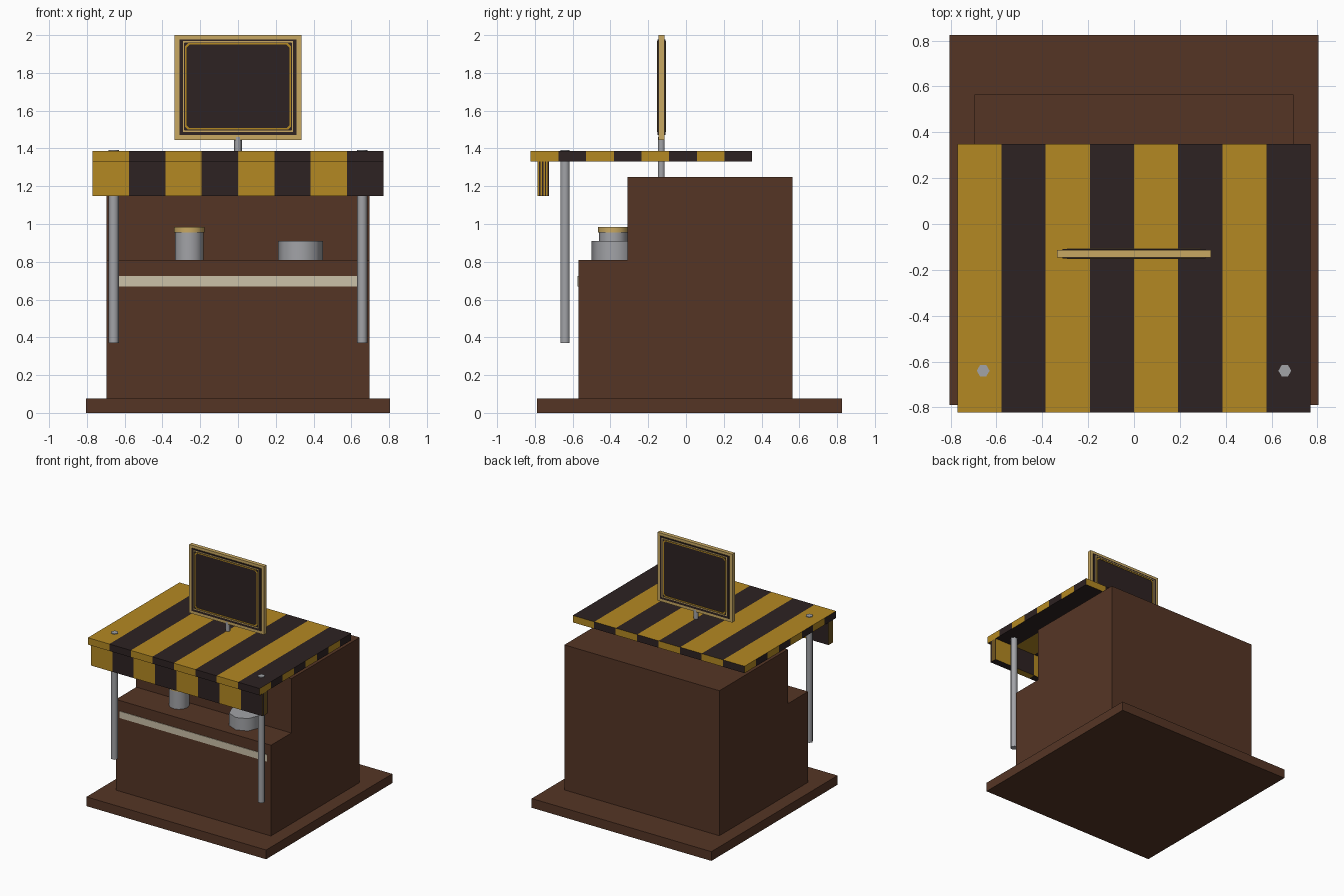
import bpy, bmesh, math
from mathutils import Vector

old = bpy.data.objects.get("Cube")
if old:
    bpy.data.objects.remove(old, do_unlink=True)


def material(name, r, g, b):
    """Flat colour given as sRGB bytes, stored as linear values."""
    col = [((c / 255 + 0.055) / 1.055) ** 2.4 for c in (r, g, b)] + [1]
    m = bpy.data.materials.new(name)
    m.use_nodes = True
    m.diffuse_color = col
    m.node_tree.nodes["Principled BSDF"].inputs["Base Color"].default_value = col
    return m


WOOD = material("brown wood", 85, 53, 37)
YELLOW = material("awning yellow", 180, 137, 34)
DARK = material("near black", 45, 34, 34)
METAL = material("grey metal", 162, 163, 167)
GOLD = material("pale gold", 200, 168, 98)
CREAM = material("cream", 203, 193, 168)


def finish(name, bm, *mats):
    bmesh.ops.recalc_face_normals(bm, faces=bm.faces)
    me = bpy.data.meshes.new(name)
    bm.to_mesh(me)
    bm.free()
    for m in mats:
        me.materials.append(m)
    ob = bpy.data.objects.new(name, me)
    bpy.context.collection.objects.link(ob)
    return ob


def box_mesh(lo, hi):
    bm = bmesh.new()
    bmesh.ops.create_cube(bm, size=1)
    for v in bm.verts:
        v.co = [a + (b - a) * (c + 0.5) for a, b, c in zip(lo, hi, v.co)]
    return bm


def box(name, lo, hi, mat):
    return finish(name, box_mesh(lo, hi), mat)


def striped_box(name, lo, hi, count=8):
    """Box whose faces each run yellow to dark from left to right."""
    bm = box_mesh(lo, hi)
    for axis in (0, 1):
        normal = Vector((axis == 0, axis == 1, 0))
        for i in range(1, count):
            at = normal * (lo[axis] + (hi[axis] - lo[axis]) * i / count)
            bmesh.ops.bisect_plane(bm, geom=bm.verts[:] + bm.edges[:] + bm.faces[:],
                                   plane_co=at, plane_no=normal)
    bm.normal_update()
    for f in bm.faces:
        axis = 1 if abs(f.normal.x) > 0.5 else 0
        c = f.calc_center_median()[axis]
        i = int((c - lo[axis]) / (hi[axis] - lo[axis]) * count)
        if f.normal.y > 0.5 or f.normal.x < -0.5:
            i += 1
        f.material_index = i % 2
    return finish(name, bm, YELLOW, DARK)


def cylinder(name, x, y, z0, z1, radius, sides, mat, smooth=True):
    bm = bmesh.new()
    rings = [[bm.verts.new((x + radius * math.cos(math.tau * i / sides),
                            y + radius * math.sin(math.tau * i / sides), z))
              for i in range(sides)] for z in (z0, z1)]
    for i in range(sides):
        j = (i + 1) % sides
        bm.faces.new((rings[0][i], rings[0][j], rings[1][j], rings[1][i]))
    for ring in rings:
        bm.faces.new(ring)
    ob = finish(name, bm, mat)
    if smooth:
        bpy.ops.object.select_all(action='DESELECT')
        ob.select_set(True)
        bpy.context.view_layer.objects.active = ob
        bpy.ops.object.shade_smooth_by_angle(angle=math.radians(62))
    return ob


def border(name, hx, hz, width, cut, y0, y1, zc, mat):
    """Thin rectangular outline with clipped corners."""
    def outline(y, inset):
        a, b = hx - inset, hz - inset
        pts = []
        for sx, sz in ((1, 1), (-1, 1), (-1, -1), (1, -1)):
            pair = [(sx * a, sz * (b - cut)), (sx * (a - cut), sz * b)]
            pts += pair if sx * sz > 0 else pair[::-1]
        return [bm.verts.new((x, y, zc + z)) for x, z in pts]
    bm = bmesh.new()
    loops = [outline(y0, 0), outline(y0, width), outline(y1, width), outline(y1, 0)]
    for k in range(4):
        a, b = loops[k], loops[(k + 1) % 4]
        for i in range(8):
            j = (i + 1) % 8
            bm.faces.new((a[i], a[j], b[j], b[i]))
    return finish(name, bm, mat)


# Floor slab and stepped cabinet
box("floor_slab", (-0.805, -0.79, 0), (0.805, 0.825, 0.075), WOOD)
box("front_counter", (-0.695, -0.57, 0.075), (0.695, -0.31, 0.81), WOOD)
box("back_cabinet", (-0.695, -0.31, 0.075), (0.695, 0.565, 1.25), WOOD)
box("counter_stripe", (-0.66, -0.574, 0.67), (0.66, -0.568, 0.725), CREAM)

# Striped awning with hanging valance
striped_box("awning", (-0.77, -0.822, 1.33), (0.77, 0.35, 1.386))
striped_box("valance", (-0.77, -0.785, 1.147), (0.77, -0.725, 1.33))

# Awning posts
for side, label in ((-1, "right"), (1, "left")):
    cylinder(label + "_post", side * 0.658, -0.64, 0.37, 1.391, 0.028, 6, METAL)

# Goods on the counter
cylinder("jar", -0.258, -0.385, 0.81, 0.955, 0.075, 12, METAL)
cylinder("jar_lid", -0.258, -0.385, 0.955, 0.985, 0.081, 12, GOLD)
cylinder("tin", 0.33, -0.38, 0.81, 0.91, 0.119, 8, METAL)

# Sign with panel and outlines on both faces
SIGN_Y, SIGN_Z = -0.13, 1.723
cylinder("sign_pole", 0, SIGN_Y, 1.25, 1.46, 0.02, 6, METAL)
box("sign_frame", (-0.335, SIGN_Y - 0.016, 1.446), (0.335, SIGN_Y + 0.016, 2.0), GOLD)
box("sign_panel", (-0.311, SIGN_Y - 0.021, 1.47), (0.311, SIGN_Y + 0.021, 1.978), DARK)
for s, label in ((-1, "front"), (1, "back")):
    y0, y1 = SIGN_Y + s * 0.02, SIGN_Y + s * 0.0235
    border(label + "_outer_line", 0.292, 0.24, 0.007, 0.002, y0, y1, SIGN_Z + 0.005, GOLD)
    border(label + "_inner_line", 0.281, 0.229, 0.008, 0.016, y0, y1, SIGN_Z + 0.005, YELLOW)
